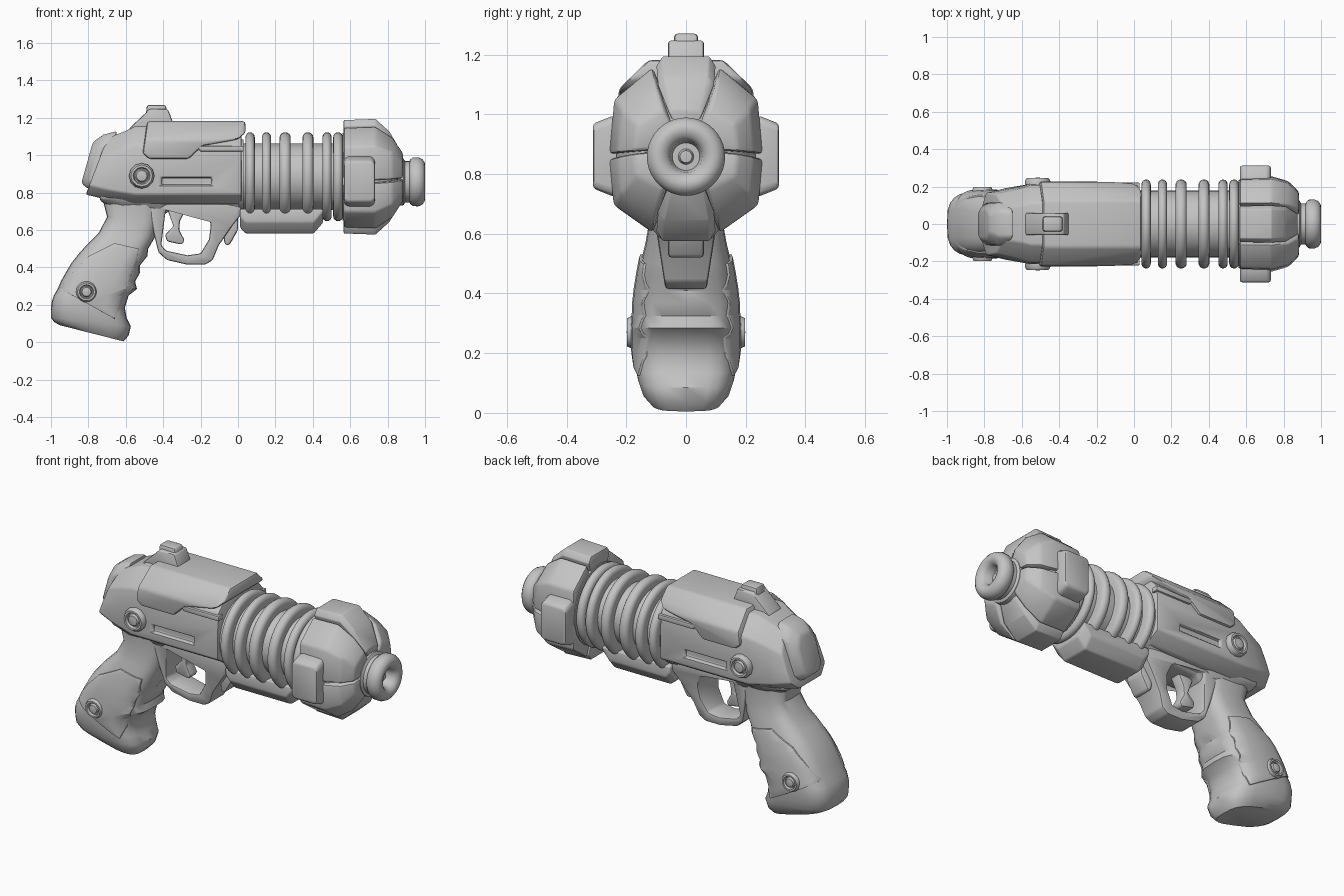
import bpy, bmesh, math
from mathutils import Vector

if "Cube" in bpy.data.objects:
    bpy.data.objects.remove(bpy.data.objects["Cube"], do_unlink=True)

grey = bpy.data.materials.new("plain grey")
grey.use_nodes = True
grey.diffuse_color = (0.55, 0.55, 0.55, 1)
grey.node_tree.nodes["Principled BSDF"].inputs["Base Color"].default_value = (0.55, 0.55, 0.55, 1)


def apply_modifier(ob, kind, **settings):
    mod = ob.modifiers.new(kind, kind)
    for key, value in settings.items():
        setattr(mod, key, value)
    bpy.context.view_layer.objects.active = ob
    bpy.ops.object.modifier_apply(modifier=mod.name)


def finish(ob, bevel=0.0, segments=2, cutter=None, operation='DIFFERENCE'):
    """Cut, bevel and smooth a part; the cutter is used up."""
    bpy.ops.object.select_all(action='DESELECT')
    ob.select_set(True)
    bpy.context.view_layer.objects.active = ob
    if cutter:
        apply_modifier(ob, 'BOOLEAN', object=cutter, operation=operation, solver='EXACT')
        bpy.data.objects.remove(cutter, do_unlink=True)
    if bevel:
        apply_modifier(ob, 'BEVEL', width=bevel, segments=segments,
                       limit_method='ANGLE', angle_limit=math.radians(28))
    bpy.ops.object.shade_smooth_by_angle(angle=math.radians(38))
    return ob


def loft(name, rings):
    """Skin a list of equal-length point rings and cap the ends."""
    bm = bmesh.new()
    rows = [[bm.verts.new(p) for p in ring] for ring in rings]
    n = len(rows[0])
    for a, b in zip(rows, rows[1:]):
        for i in range(n):
            j = (i + 1) % n
            bm.faces.new((a[i], a[j], b[j], b[i]))
    bm.faces.new(rows[0][::-1])
    bm.faces.new(rows[-1])
    bmesh.ops.remove_doubles(bm, verts=bm.verts, dist=1e-5)
    bmesh.ops.recalc_face_normals(bm, faces=bm.faces)
    mesh = bpy.data.meshes.new(name)
    bm.to_mesh(mesh)
    bm.free()
    mesh.materials.append(grey)
    ob = bpy.data.objects.new(name, mesh)
    bpy.context.collection.objects.link(ob)
    return ob


def prism(name, profile, y0, y1):
    """Extrude an x-z profile across y."""
    return loft(name, [[(x, y, z) for x, z in profile] for y in (y0, y1)])


def lathe(name, profile, z, sides=40):
    """Spin (x, radius) pairs about the barrel axis."""
    turn = [2 * math.pi * i / sides for i in range(sides)]
    return loft(name, [[(x, max(r, 1e-6) * math.cos(t), z + r * math.sin(t)) for t in turn]
                       for x, r in profile])


def mirrored(section):
    """Right half of a (y, z) section, top to bottom, made whole."""
    return section + [(-y, z) for y, z in reversed(section)]


AXIS = 0.885

# Receiver: faceted body with a raked rear face
def receiver_ring(x, rake, w, top, low):
    half = [(w * 0.52, top), (w * 0.96, top - 0.1), (w, top - 0.19), (w, low + 0.05), (w * 0.62, low)]
    return [(x + rake * (z - 0.8), y, z) for y, z in mirrored(half)]

receiver = loft("receiver", [receiver_ring(-0.81, 0.38, 0.165, 1.09, 0.79),
                             receiver_ring(-0.70, 0.3, 0.19, 1.13, 0.765),
                             receiver_ring(-0.55, 0.0, 0.215, 1.155, 0.74),
                             receiver_ring(0.02, 0.0, 0.216, 1.16, 0.74)])
slot = prism("slot_cutter", [(-0.41, 0.84), (-0.14, 0.84), (-0.14, 0.882), (-0.41, 0.882)], -0.5, 0.5)
core = prism("slot_core", [(-0.5, 0.78), (-0.1, 0.78), (-0.1, 0.95), (-0.5, 0.95)], -0.195, 0.195)
finish(slot, cutter=core)
finish(receiver, 0.012, cutter=slot)

# Rear cap
def cap_ring(x, w, top, low):
    return [(x + 0.28 * (z - 0.86), y, z)
            for y, z in mirrored([(w * 0.6, top), (w, top - 0.06), (w, low + 0.04), (w * 0.7, low)])]

finish(loft("rear_cap", [cap_ring(-0.835, 0.08, 1.07, 0.85), cap_ring(-0.79, 0.115, 1.11, 0.82),
                         cap_ring(-0.72, 0.115, 1.13, 0.82)]), 0.015)

# Top cover with stepped lower edges, chamfered over the top
cover = [(-0.485, 1.185), (-0.51, 1.01), (-0.475, 0.98), (-0.265, 0.98), (-0.19, 1.05),
         (0.0, 1.085), (0.04, 1.12), (0.04, 1.185)]
cover_shape = prism("cover_cutter", cover, -0.4, 0.4)
cover_section = mirrored([(0.125, 1.182), (0.225, 1.085), (0.23, 0.95)])
top_cover = loft("top_cover", [[(x, y, z) for y, z in cover_section] for x in (-0.6, 0.1)])
finish(top_cover, 0.014, 2, cover_shape, 'INTERSECT')
for s in (-1, 1):
    finish(prism("side_strip", [(-0.2, 1.02), (0.03, 1.02), (0.03, 1.05), (-0.22, 1.05)],
                 s * 0.18, s * 0.222), 0.006)

# Rear sight
finish(prism("sight_base", [(-0.59, 1.12), (-0.575, 1.15), (-0.495, 1.225), (-0.475, 1.247),
                            (-0.375, 1.247), (-0.345, 1.17), (-0.345, 1.12)], -0.06, 0.06), 0.01)
finish(prism("sight_block", [(-0.5, 1.15), (-0.487, 1.27), (-0.387, 1.27), (-0.36, 1.15)],
             -0.04, 0.04), 0.012)

# Lower frame that carries grip and guard
frame = [[(x, y, z) for y, z in mirrored([(w, 0.80), (w, 0.76), (w * 0.62, low)])]
         for x, w, low in ((-0.74, 0.13, 0.755), (-0.62, 0.15, 0.70), (-0.42, 0.14, 0.66),
                           (-0.36, 0.13, 0.71), (-0.14, 0.13, 0.71), (0.015, 0.14, 0.67))]
finish(loft("lower_frame", frame), 0.02, 3)

# Trigger guard, widening towards the frame
guard = prism("trigger_guard", [(-0.48, 0.74), (-0.45, 0.58), (-0.425, 0.48), (-0.38, 0.44),
                                (-0.27, 0.415), (-0.175, 0.415), (-0.135, 0.44), (-0.105, 0.515),
                                (-0.04, 0.61), (0.015, 0.68), (0.015, 0.74)], -0.07, 0.07)
for v in guard.data.vertices:
    v.co.y *= 1 + 2.2 * (v.co.z - 0.42)
hole = prism("guard_cutter", [(-0.385, 0.72), (-0.40, 0.6), (-0.41, 0.52), (-0.385, 0.49),
                              (-0.27, 0.465), (-0.2, 0.475), (-0.155, 0.55), (-0.145, 0.63),
                              (-0.17, 0.69), (-0.21, 0.72)], -0.2, 0.2)
finish(guard, 0.014, 2, hole)
finish(prism("guard_brace", [(-0.07, 0.52), (-0.045, 0.52), (0.0, 0.6), (0.0, 0.69), (-0.1, 0.69)],
             -0.06, 0.06), 0.012)
finish(prism("trigger", [(-0.385, 0.73), (-0.345, 0.62), (-0.39, 0.575), (-0.38, 0.54), (-0.3, 0.522),
                         (-0.285, 0.545), (-0.315, 0.6), (-0.31, 0.65), (-0.27, 0.73)], -0.035, 0.035), 0.01)

# Grip: rounded sections from back point to front point
def grip_ring(xb, zb, xf, zf, w, grow=0.0, n=24):
    back, front = Vector((xb, 0, zb)), Vector((xf, 0, zf))
    mid, axis = (back + front) / 2, (front - back) / 2
    ring = []
    for i in range(n):
        c, s = math.cos(2 * math.pi * i / n), math.sin(2 * math.pi * i / n)
        p = mid + axis * math.copysign(abs(c) ** 0.6, c)
        p.y = (w + grow) * math.copysign(abs(s) ** 0.6, s)
        ring.append(p)
    return ring

handle = [(-0.73, 0.79, -0.40, 0.77, 0.13), (-0.70, 0.67, -0.425, 0.65, 0.12),
          (-0.745, 0.585, -0.445, 0.56, 0.135), (-0.81, 0.52, -0.48, 0.50, 0.15),
          (-0.85, 0.475, -0.485, 0.46, 0.158), (-0.89, 0.425, -0.525, 0.41, 0.166),
          (-0.92, 0.375, -0.525, 0.37, 0.171), (-0.945, 0.33, -0.55, 0.325, 0.173),
          (-0.965, 0.285, -0.54, 0.285, 0.175), (-0.985, 0.25, -0.585, 0.25, 0.176)]
foot = [(-0.998, 0.21, -0.605, 0.185, 0.174), (-1.0, 0.18, -0.595, 0.13, 0.17),
        (-1.0, 0.132, -0.573, 0.085, 0.16), (-0.985, 0.11, -0.585, 0.035, 0.145),
        (-0.955, 0.092, -0.612, 0.005, 0.12)]
finish(loft("grip", [grip_ring(*r) for r in handle + foot]))
panel = loft("grip_panel", [grip_ring(*r, grow=0.009) for r in handle[2:] + foot])
panel_shape = prism("panel_cutter", [(-0.955, 0.29), (-0.66, 0.125), (-0.60, 0.27), (-0.58, 0.33),
                                     (-0.545, 0.42), (-0.53, 0.5), (-0.66, 0.53), (-0.8, 0.46),
                                     (-0.87, 0.39)], -0.4, 0.4)
finish(panel, 0.006, 2, panel_shape, 'INTERSECT')

# Round fasteners on both sides
def fastener(name, x, z, y, r, sides):
    steps = ((1, -0.05), (1, 0.5), (0.85, 1), (0.68, 1), (0.6, 0.6), (0.52, 0.6), (0.42, 0.95), (0.01, 1.05))
    for s in (-1, 1):
        rings = [[(x + r * k * math.cos(2 * math.pi * i / sides), s * (y + h * 0.035),
                   z + r * k * math.sin(2 * math.pi * i / sides)) for i in range(sides)]
                 for k, h in steps]
        finish(loft(name, rings))

fastener("receiver_bolt", -0.515, 0.89, 0.212, 0.068, 12)
fastener("grip_bolt", -0.81, 0.27, 0.162, 0.056, 20)

# Barrel core and cooling rings
finish(lathe("barrel", [(-0.02, 0.178), (0.6, 0.178)], AXIS))
finish(lathe("barrel_collar", [(0.0, 0.2), (0.03, 0.2), (0.03, 0.19)], AXIS))
for x, half in ((0.065, 0.025), (0.152, 0.025), (0.252, 0.03), (0.374, 0.029), (0.476, 0.025), (0.535, 0.026)):
    arc = [math.pi * i / 8 for i in range(9)]
    profile = [(x - half, 0.165)] + [(x - half * math.cos(a), 0.21 + 0.028 * math.sin(a)) for a in arc]
    finish(lathe("cooling_ring", profile + [(x + half, 0.165)], AXIS))

# Chamfered rail under the barrel
rail = [[(x, y, z) for y, z in mirrored([(0.135, 0.712), (0.135, low + 0.06), (0.085, low)])]
        for x, low in ((0.01, 0.615), (0.04, 0.582), (0.405, 0.582), (0.455, 0.64))]
finish(loft("under_rail", rail), 0.018, 3)

# Head: inner core wrapped in separated armour plates
finish(lathe("head_core", [(0.56, 0.15), (0.56, 0.235), (0.74, 0.235), (0.82, 0.18), (0.872, 0.11)], AXIS))
upper = [(0.112, 0.272), (0.24, 0.165), (0.256, -0.018)]
lower = [(0.256, -0.034), (0.242, -0.19), (0.112, -0.282)]
flip = lambda pts: [(-y, z) for y, z in reversed(pts)]
cap = [(-0.1, 0.275), (-0.078, 0.309), (0.078, 0.309), (0.1, 0.275)]
keel = [(y, -z) for y, z in reversed(cap)]
cap_taper = ((0.565, 0.98, 0.98, 0.7), (0.735, 1, 1, 0.7), (0.81, 0.95, 0.78, 0.7), (0.875, 0.55, 0.42, 0.5))
cheek_taper = ((0.565, 0.98, 0.98, 0.7), (0.735, 1, 1, 0.7), (0.825, 0.9, 0.79, 0.7), (0.882, 0.68, 0.48, 0.5))
for plate in (cap, upper, lower, keel, flip(upper), flip(lower)):
    rings = []
    for x, wide, high, inner in (cap_taper if plate in (cap, keel) else cheek_taper):
        pts = [(y * wide, z * high) for y, z in plate]
        pts += [(y * inner, z * inner) for y, z in reversed(pts)]
        rings.append([(x, y, AXIS + z) for y, z in pts])
    finish(loft("head_plate", rings), 0.013, 2)
for s in (-1, 1):
    block = [[(0.649 + dx * 0.083, s * y, 0.86 + dz * h) for dx, dz in
              ((-1, -0.85), (-0.8, -1), (0.8, -1), (1, -0.85), (1, 0.85), (0.8, 1), (-0.8, 1), (-1, 0.85))]
             for y, h in ((0.2, 0.133), (0.25, 0.133), (0.312, 0.108))]
    finish(loft("head_side_block", block), 0.012, 2)

# Muzzle with recessed bore
finish(lathe("muzzle", [(0.84, 0.13), (0.885, 0.125), (0.893, 0.11), (0.917, 0.11), (0.92, 0.118),
                        (0.935, 0.13), (0.965, 0.131), (0.985, 0.122), (0.998, 0.105), (1.0, 0.088),
                        (0.992, 0.068), (0.975, 0.054), (0.93, 0.046), (0.93, 0.026),
                        (0.95, 0.02), (0.952, 0)], 0.858))
